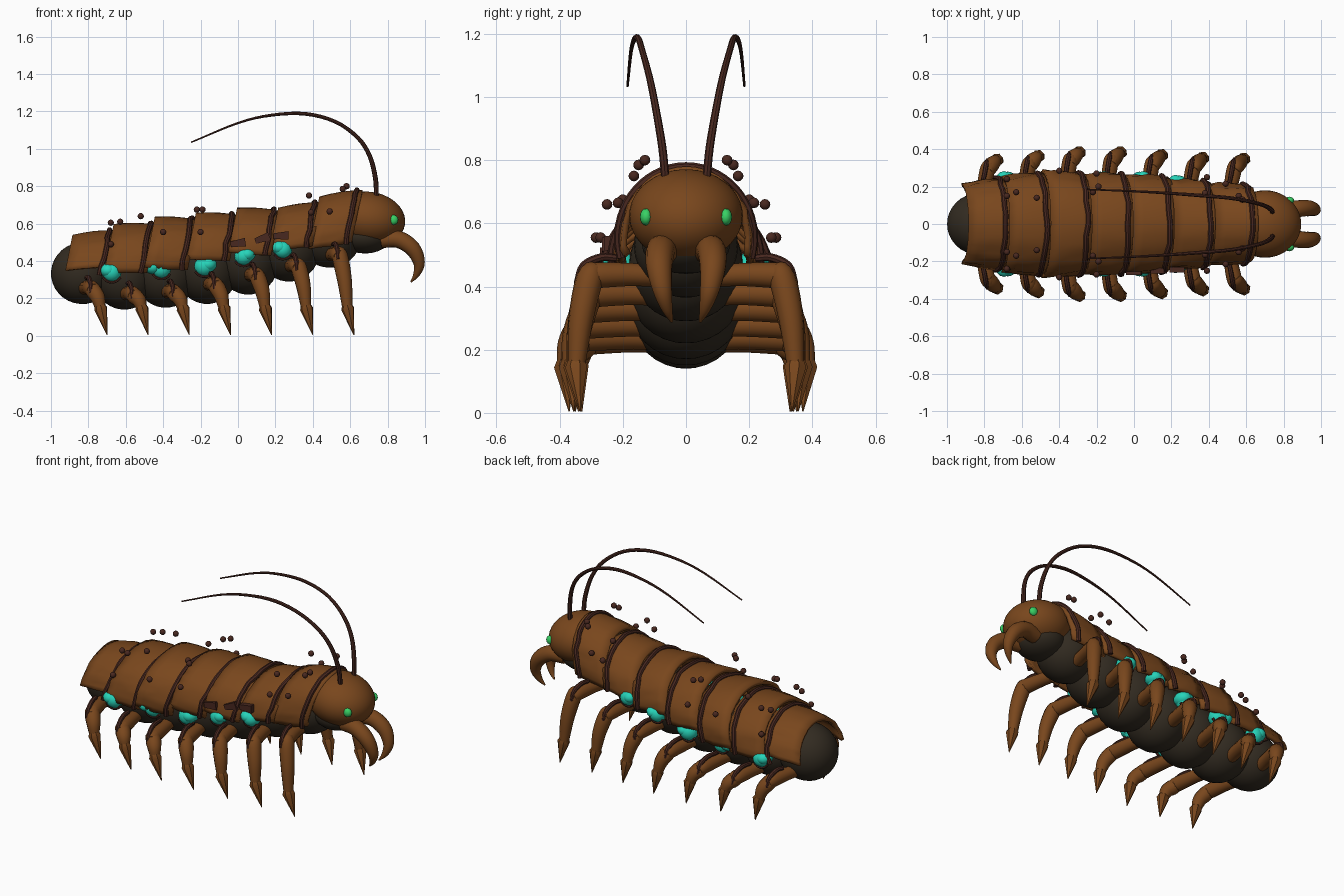
import bpy, bmesh, math, random
from mathutils import Vector

if "Cube" in bpy.data.objects:
    bpy.data.objects.remove(bpy.data.objects["Cube"])

random.seed(4)


def colour(name, rgb):
    m = bpy.data.materials.new(name)
    m.diffuse_color = (*rgb, 1)
    m.use_nodes = True
    m.node_tree.nodes["Principled BSDF"].inputs["Base Color"].default_value = m.diffuse_color
    return m


BROWN = colour("shell brown", (0.19, 0.062, 0.012))
DARK = colour("belly dark", (0.032, 0.024, 0.015))
BAND = colour("band dark brown", (0.065, 0.021, 0.014))
TEAL = colour("teal glow", (0.02, 0.66, 0.49))
GREEN = colour("eye green", (0.04, 0.64, 0.13))


def finish(name, bm, mat, angle=40):
    bmesh.ops.recalc_face_normals(bm, faces=bm.faces)
    me = bpy.data.meshes.new(name)
    bm.to_mesh(me)
    bm.free()
    me.materials.append(mat)
    ob = bpy.data.objects.new(name, me)
    bpy.context.collection.objects.link(ob)
    bpy.ops.object.select_all(action='DESELECT')
    ob.select_set(True)
    bpy.context.view_layer.objects.active = ob
    bpy.ops.object.shade_smooth_by_angle(angle=math.radians(angle))
    return ob


def ball(name, c, r, mat, seg=24, pitch=0.0):
    bm = bmesh.new()
    bmesh.ops.create_uvsphere(bm, u_segments=seg, v_segments=seg // 2, radius=1)
    for v in bm.verts:
        x, y, z = (v.co[k] * r[k] for k in range(3))
        v.co = (c[0] + x * math.cos(pitch) - z * math.sin(pitch), c[1] + y,
                c[2] + x * math.sin(pitch) + z * math.cos(pitch))
    return finish(name, bm, mat, 60)


def smooth_path(pts, n):
    """Catmull-Rom samples through points (x, y, z, radius)."""
    p = [Vector(q) for q in pts]
    p = [2 * p[0] - p[1]] + p + [2 * p[-1] - p[-2]]
    out = []
    for i in range(1, len(p) - 2):
        a, b, c, d = p[i - 1:i + 3]
        for k in range(n):
            t = k / n
            out.append(0.5 * (2 * b + (c - a) * t + (2 * a - 5 * b + 4 * c - d) * t * t
                              + (3 * b - a - 3 * c + d) * t ** 3))
    return out + [p[-2]]


def tube(name, pts, mat, sides=10, n=4):
    path = smooth_path(pts, n) if n > 1 else [Vector(q) for q in pts]
    bm = bmesh.new()
    rings = []
    ref = None
    for i, q in enumerate(path):
        d = (path[min(i + 1, len(path) - 1)].to_3d() - path[max(i - 1, 0)].to_3d()).normalized()
        ref = ref if ref else d.orthogonal()
        u = (ref - d * ref.dot(d)).normalized()
        ref, w = u, d.cross(u)
        rings.append([bm.verts.new(q.to_3d() + max(q[3], 0.001) * (
            u * math.cos(a) + w * math.sin(a)))
            for a in (math.tau * k / sides for k in range(sides))])
    for a, b in zip(rings, rings[1:]):
        for k in range(sides):
            bm.faces.new((a[k], a[(k + 1) % sides], b[(k + 1) % sides], b[k]))
    bm.faces.new(rings[0])
    bm.faces.new(rings[-1])
    return finish(name, bm, mat)


def arch(x, top, w, t, grow=0.0):
    """Point on the leaning cross-section of the back; t = 0 is the ridge."""
    h = 0.22
    z = top - h + (h + grow) * math.cos(t)
    return Vector((x + 0.2 * (z - top), (w + grow) * math.sin(t), z))


# Plates: top height and half width at the rear and front edge, side reach in degrees
PLATES = [(.54, .565, .22, .245, 82), (.598, .595, .255, .268, 100), (.637, .62, .288, .262, 103),
          (.658, .645, .268, .262, 97), (.685, .668, .262, .25, 95), (.685, .715, .238, .225, 94),
          (.745, .78, .215, .205, 106)]
BELLY = [(.335, .165), (.32, .18), (.335, .185), (.36, .19), (.41, .19), (.47, .18), (.53, .165)]
HIPS = [.25, .22, .23, .27, .32, .37, .43]
FEET = [.33, .35, .37, .37, .355, .34, .335]

for i, (t0, t1, w0, w1, reach) in enumerate(PLATES):
    x0 = -0.885 + 0.22 * i
    foot = -0.70 + 0.22 * i

    # Belly segment
    zc, r = BELLY[i]
    ball("belly_segment", (-0.83 + 0.22 * i, 0, zc), (0.17, r, r), DARK, 32, 0.12)

    # Back plate, slightly rippled toward its lower edges
    bm = bmesh.new()
    rows = []
    for j in range(5):
        f = j / 4
        row = []
        for k in range(29):
            t = math.radians(reach * (k / 14 - 1))
            g = random.uniform(-1, 1) * 0.006 * abs(math.sin(t)) + 0.008 * math.sin(f * math.pi)
            row.append(bm.verts.new(arch(x0 + 0.23 * f, t0 + (t1 - t0) * f,
                                         w0 + (w1 - w0) * f, t, g)))
        rows.append(row)
    for a, b in zip(rows, rows[1:]):
        for k in range(28):
            bm.faces.new((a[k], b[k], b[k + 1], a[k + 1]))
    plate = finish("back_plate", bm, BROWN)
    sol = plate.modifiers.new("thickness", 'SOLIDIFY')
    sol.thickness = 0.02
    sol.offset = -1

    # Raised band around the plate
    pts = []
    for k in range(17):
        p = arch(x0 + 0.195, t0 + (t1 - t0) * .8, w0 + (w1 - w0) * .8,
                 math.radians(max(reach, 94) * (k / 8 - 1)), 0.007)
        pts.append((p.x + random.uniform(-.006, .006), p.y, p.z, 0.014))
    tube("back_band", pts, BAND, 8, 2)

    for s in (1, -1):
        # Leg: hip, sharply bent shank, claw and joint hook
        y, h = FEET[i], HIPS[i]
        tube("leg_hip", [(foot - .12, s * .11, h + .005, .036), (foot - .105, s * .19, h + .008, .038),
                         (foot - .085, s * (y - .045), h + .005, .042),
                         (foot - .075, s * (y - .01), h - .005, .034)], BROWN, 12)
        tube("leg_shank", [(foot - .085, s * (y - .055), h + .025, .030),
                           (foot - .075, s * (y - .03), h - .005, .043),
                           (foot - .05, s * (y - .002), .5 * h + .08, .039),
                           (foot - .035, s * (y + .012), .145, .027)], BROWN, 12)
        tube("claw", [(foot - .038, s * (y + .012), .165, .027), (foot - .033, s * (y + .012), .145, .036),
                      (foot, s * y, .005, .002)], BROWN, 7, 1)
        tube("leg_hook", [(foot - .11, s * .22, h + .06, .012), (foot - .10, s * (y - .065), h + .062, .013),
                          (foot - .09, s * (y - .01), h + .035, .013),
                          (foot - .085, s * (y + .012), h - .02, .009)], BAND, 8)

# Glowing side sacs, each a lumpy pair in a dark cup
for x, z, r, lump in [(-.675, .34, .052, -.02), (-.41, .358, .052, -.045), (-.18, .372, .054, .02),
                      (.03, .425, .05, .02), (.24, .462, .05, -.018)]:
    for s in (1, -1):
        y = s * (.228 if x < .2 else .208)
        ball("side_sac", (x, y, z), (r, .052, r), TEAL, 16)
        ball("side_sac", (x + lump, y, z + .01), (r * .9, .056, r * .75), TEAL, 14)
        tube("sac_cup", [(x + r * 1.02 * math.cos(a), y + s * .015, z + r * 1.02 * math.sin(a), .008)
                         for a in (math.radians(210 + 24 * k) for k in range(6))], BAND, 6, 2)

# Small spores around the back
SPORES = [(.58, .13, .80), (.56, .15, .785), (.38, .165, .75), (.39, .25, .66), (.49, .215, .665),
          (-.19, .20, .675), (-.22, .17, .675), (-.20, .27, .555),
          (-.52, .14, .64), (-.63, .17, .61), (-.68, .15, .605), (-.40, .285, .555), (-.68, .24, .49)]
for x, y, z in SPORES:
    for s in (1, -1):
        ball("spore", (x, s * y, z), (.017, .017, .017), BAND, 12)

# Loose bark chips on the near flank
for x, z, turn in [(.0, .495, .15), (.13, .52, .35), (.23, .535, .05)]:
    bm = bmesh.new()
    bmesh.ops.create_cube(bm, size=1)
    for v in bm.verts:
        a, b = v.co.x * .08, v.co.z * (.045 if v.co.x > 0 else .03)
        v.co = (x + a * math.cos(turn) - b * math.sin(turn), -.258 + .06 * x + v.co.y * .03,
                z + a * math.sin(turn) + b * math.cos(turn))
    finish("bark_chip", bm, BAND, 20)

# Head
ball("head", (.70, 0, .625), (.195, .18, .145), BROWN, 40, -0.15)
ball("throat", (.68, 0, .535), (.14, .14, .095), DARK, 24)

for s in (1, -1):
    ball("eye", (.83, s * .126, .62), (.027, .02, .027), GREEN, 16)
    tube("mandible", [(.77, s * .065, .515, .045), (.86, s * .08, .515, .046), (.935, s * .085, .465, .042),
                      (.968, s * .075, .39, .031), (.955, s * .06, .33, .018),
                      (.925, s * .045, .288, .004)], BROWN, 14)
    tube("antenna", [(.74, s * .065, .74, .013), (.735, s * .075, .84, .013), (.705, s * .095, .96, .012),
                     (.64, s * .115, 1.06, .011), (.52, s * .138, 1.145, .010), (.36, s * .152, 1.187, .010),
                     (.18, s * .165, 1.18, .008), (0, s * .175, 1.138, .006),
                     (-.25, s * .185, 1.035, .004)], BAND, 8)
